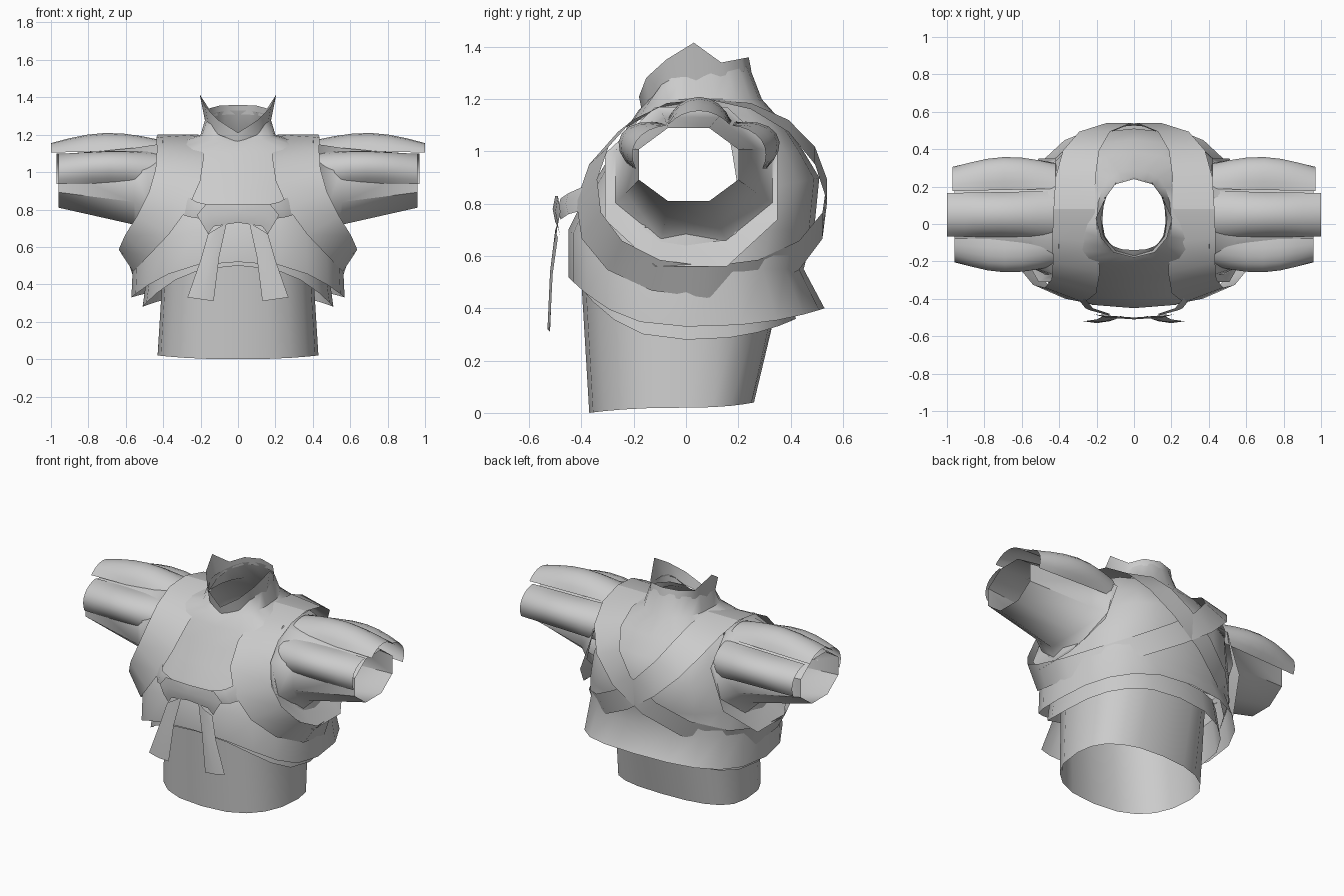
import bpy, bmesh
from math import sin, cos, pi, radians
from mathutils import Vector

if "Cube" in bpy.data.objects:
    bpy.data.objects.remove(bpy.data.objects["Cube"], do_unlink=True)

cloth = bpy.data.materials.new("grey cloth")
cloth.use_nodes = True
grey = (0.6, 0.6, 0.6, 1)
cloth.diffuse_color = grey
cloth.node_tree.nodes["Principled BSDF"].inputs["Base Color"].default_value = grey
parts = []


def loft(name, rows, closed=False, mirror=True, keep=None):
    """Skin a sheet over rows of points; keep(face centre) can cut openings."""
    bm = bmesh.new()
    grid = [[bm.verts.new(point) for point in row] for row in rows]
    count = len(grid[0])
    for row, following in zip(grid, grid[1:]):
        for i in range(count if closed else count - 1):
            j = (i + 1) % count
            bm.faces.new((row[i], row[j], following[j], following[i]))
    if keep:
        cut = [face for face in bm.faces if not keep(face.calc_center_median())]
        bmesh.ops.delete(bm, geom=cut, context='FACES')
    bmesh.ops.recalc_face_normals(bm, faces=bm.faces)
    mesh = bpy.data.meshes.new(name)
    bm.to_mesh(mesh)
    bm.free()
    mesh.materials.append(cloth)
    part = bpy.data.objects.new(name, mesh)
    bpy.context.collection.objects.link(part)
    if mirror:
        part.modifiers.new("Mirror", 'MIRROR')
    parts.append(part)


def body_ring(z_front, z_side, z_back, width, front, back, count=20):
    """Squarish ring round the body with its own height at front, side and back."""
    points = []
    for i in range(count):
        s, c = sin(2 * pi * i / count), cos(2 * pi * i / count)
        depth, z_end = (front, z_front) if c > 0 else (back, z_back)
        points.append((width * abs(s) ** 0.8 * (1 if s > 0 else -1),
                       depth * abs(c) ** 0.8,
                       z_side + (z_end - z_side) * c * c))
    return points


def arm_ring(x_low, x_top, y, radius, z_low, z_top, count=8):
    """Ring round the arm, flat at top and bottom, flaring out underneath."""
    points = []
    for i in range(count):
        angle = 2 * pi * (i + 0.5) / count
        t = (1 + cos(angle) / cos(pi / count)) / 2
        points.append((x_top + (x_low - x_top) * (1 - t) ** 2,
                       y + radius * sin(angle) / cos(pi / count),
                       z_low + (z_top - z_low) * t))
    return points


def outside_armhole(centre):
    return (abs(centre.x) < 0.3 or centre.z > 1.12
            or Vector((centre.y, centre.z - 0.93)).length > 0.23)


# Body: lower shirt, inner hem and tunic with neck and open armholes
loft("lower_shirt", [
    body_ring(0, 0.02, 0.04, 0.43, -0.37, 0.26),
    body_ring(0.5, 0.5, 0.5, 0.4, -0.4, 0.37)], closed=True, mirror=False)
loft("inner_hem", [
    body_ring(0.5, 0.28, 0.36, 0.51, -0.42, 0.42),
    body_ring(0.6, 0.5, 0.5, 0.48, -0.42, 0.4)], closed=True, mirror=False)
loft("tunic", [
    body_ring(0.52, 0.33, 0.4, 0.57, -0.45, 0.53),
    body_ring(0.7, 0.55, 0.55, 0.56, -0.45, 0.45),
    body_ring(0.8, 0.7, 0.7, 0.54, -0.4, 0.49),
    body_ring(0.9, 0.85, 0.9, 0.5, -0.34, 0.51),
    body_ring(1, 1, 1, 0.45, -0.28, 0.45),
    body_ring(1.1, 1.15, 1.1, 0.38, -0.22, 0.38),
    body_ring(1.16, 1.2, 1.2, 0.2, -0.18, 0.29),
    body_ring(1.18, 1.3, 1.33, 0.17, -0.14, 0.24)],
    closed=True, mirror=False, keep=outside_armhole)

# Collar rising from a low front to a sharp point on each side
collar = []
for i in range(7):
    t = pi * i / 6
    spike = i / 3 if i < 4 else 0
    base = Vector((0.175 * sin(t) ** 0.8, 0.04 - 0.21 * cos(t), 1.16 + 0.15 * sin(t / 2)))
    collar.append((base, base + Vector((0.03 * spike, -0.01, 0.05 + 0.1 * spike))))
loft("collar", collar)

# Sash: down the chest, under the arm, across the back to the other shoulder
sash = []
steps = 16
for i in range(steps + 1):
    t = 2 * pi * i / steps
    across, under, front = cos(t / 2), sin(t / 2), max(sin(t), 0)
    middle = Vector((0.32 * across + 0.58 * under ** 4,
                     0.08 - (0.44 + 0.08 * under ** 4) * sin(t),
                     0.85 + 0.35 * cos(t)))
    half = Vector((0.09 * across ** 2 + 0.02 + 0.04 * front, 0.04 * front, 0.06 * under))
    sash.append((middle - half, middle + half))
loft("shoulder_sash", sash)

# Sleeve with a flared cap over the armhole
loft("sleeve", [
    arm_ring(0.62, 0.4, 0.02, 0.33, 0.56, 1.17),
    arm_ring(0.53, 0.42, 0.03, 0.3, 0.66, 1.15),
    arm_ring(0.56, 0.55, 0.02, 0.25, 0.72, 1.13),
    arm_ring(0.96, 0.96, 0.01, 0.19, 0.81, 1.09)], closed=True)


def sleeve_fold(name, turn, end, start=0.42, rows=7, columns=9):
    """Puffed strip along the arm, turned round it from straight up."""
    sheet = []
    for i in range(rows):
        u = i / (rows - 1)
        row = []
        for j in range(columns):
            v = j / (columns - 1) - 0.5
            angle = radians(turn + 57 * v)
            radius = 0.24 - 0.02 * u + (0.03 + 0.05 * sin(pi * u)) * cos(pi * v)
            row.append((start + (end - start) * u,
                        0.05 + 1.1 * radius * sin(angle),
                        0.93 + 0.9 * radius * cos(angle)))
        sheet.append(row)
    loft(name, sheet)


# Three puffed folds along the top of the sleeve
sleeve_fold("top_fold", 0, 1)
sleeve_fold("front_fold", -60, 0.96)
sleeve_fold("back_fold", 60, 0.97)


def ribbon(name, path):
    """Flat strip through (centre, half width vector) pairs, with a soft ridge."""
    ridge = Vector((0, -0.01, 0))
    rows = []
    for centre, half in path:
        centre, half = Vector(centre), Vector(half)
        rows.append((centre - half, centre + ridge, centre + half))
    loft(name, rows)


# Bow on the chest: knot, side ties and hanging tails
ribbon("bow_knot", [
    ((0, -0.5, 0.78), (0, 0, 0.05)),
    ((0.15, -0.49, 0.77), (0.02, 0, 0.06)),
    ((0.19, -0.48, 0.72), (0.03, 0, 0.05))])
ribbon("bow_tie", [
    ((0.13, -0.48, 0.78), (0, 0, 0.04)),
    ((0.24, -0.45, 0.8), (-0.02, 0, 0.04)),
    ((0.33, -0.34, 0.84), (-0.02, 0, 0.05))])
ribbon("bow_tail", [
    ((0.11, -0.49, 0.7), (0.05, 0, -0.03)),
    ((0.15, -0.51, 0.54), (0.05, 0, -0.01)),
    ((0.2, -0.52, 0.32), (0.07, 0, 0.01))])

# Smooth shading with sharp folds kept
bpy.ops.object.select_all(action='DESELECT')
for part in parts:
    part.select_set(True)
bpy.context.view_layer.objects.active = parts[0]
bpy.ops.object.shade_smooth_by_angle(angle=radians(50))
